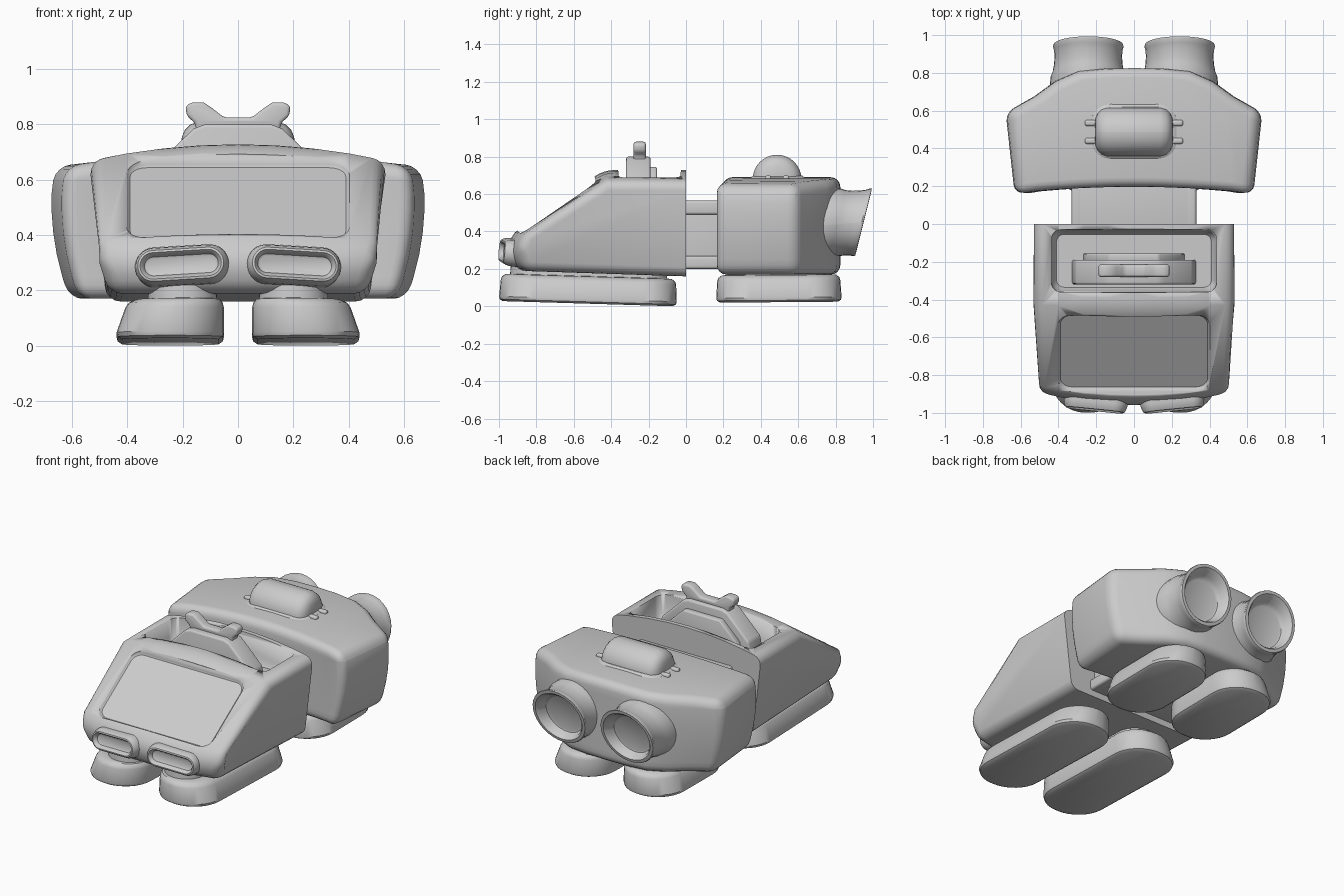
import bpy, bmesh
from math import pi, cos, sin, radians
from mathutils import Matrix, Vector

if "Cube" in bpy.data.objects:
    bpy.data.objects.remove(bpy.data.objects["Cube"])


def loft(name, rings, bevel=0, keep_sharp=lambda e: False, segs=4, slices=(), squeeze=None):
    """Skin closed rings, cap the ends, round hard edges, optionally slice by z and squeeze x."""
    bm = bmesh.new()
    vs = [[bm.verts.new(p) for p in r] for r in rings]
    n = len(vs[0])
    for a, b in zip(vs, vs[1:]):
        for i in range(n):
            bm.faces.new((a[i], a[(i + 1) % n], b[(i + 1) % n], b[i]))
    bm.faces.new(vs[0])
    bm.faces.new(vs[-1])
    bmesh.ops.remove_doubles(bm, verts=bm.verts, dist=1e-5)
    bmesh.ops.recalc_face_normals(bm, faces=bm.faces)
    if bevel:
        edges = [e for e in bm.edges if e.calc_face_angle(0) > .6 and not keep_sharp(e)]
        bmesh.ops.bevel(bm, geom=edges, offset=bevel, segments=segs, profile=.5,
                        affect='EDGES', clamp_overlap=True)
    for z in slices:
        bmesh.ops.bisect_plane(bm, geom=bm.verts[:] + bm.edges[:] + bm.faces[:],
                               plane_co=(0, 0, z), plane_no=(0, 0, 1))
    if squeeze:
        for v in bm.verts:
            v.co.x *= squeeze(v.co.z)
    me = bpy.data.meshes.new(name)
    bm.to_mesh(me)
    bm.free()
    ob = bpy.data.objects.new(name, me)
    bpy.context.collection.objects.link(ob)
    bpy.ops.object.select_all(action='DESELECT')
    ob.select_set(True)
    bpy.context.view_layer.objects.active = ob
    bpy.ops.object.shade_smooth_by_angle(angle=radians(35))
    return ob


def rounded(hw, hh, r, n=9):
    """Outline of a rounded rectangle (a circle when hw == hh == r)."""
    r = min(r, hw * .999, hh * .999)
    pts = []
    for q, (sx, sy) in enumerate([(1, 1), (-1, 1), (-1, -1), (1, -1)]):
        for k in range(n):
            a = (q + k / (n - 1)) * pi / 2
            pts.append((sx * (hw - r) + r * cos(a), sy * (hh - r) + r * sin(a)))
    return pts


def stack(name, layers, m=Matrix()):
    """Loft rounded outlines; each layer is (half width, half height, radius, z, x shift)."""
    return loft(name, [[m @ Vector((x + dx, y, z)) for x, y in rounded(hw, hh, r)]
                       for hw, hh, r, z, dx in layers])


def place(x, y, z, rx=0, ry=0, rz=0):
    return (Matrix.Translation((x, y, z)) @ Matrix.Rotation(rz, 4, 'Z')
            @ Matrix.Rotation(ry, 4, 'Y') @ Matrix.Rotation(rx, 4, 'X'))


def box(name, x0, x1, y0, y1, z0, z1, bevel):
    return loft(name, [[(x, y0, z0), (x, y1, z0), (x, y1, z1), (x, y0, z1)]
                       for x in (x0, x1)], bevel)


def extrude_y(name, pts, y0, y1, bevel):
    return loft(name, [[(x, y, z) for x, z in pts] for y in (y0, y1)], bevel, segs=3)


def cut(target, cutter):
    mod = target.modifiers.new("recess", 'BOOLEAN')
    mod.operation, mod.object, mod.solver = 'DIFFERENCE', cutter, 'EXACT'
    cutter.hide_render = True
    cutter.hide_set(True)


# Front cab: side profile swept across, arched on top and bowed at the nose
profile = [(0, .16), (0, .728), (-.44, .728), (-.915, .395), (-.97, .31), (-.93, .19)]


def cab_point(t, y, z):
    w = .475 + .06 * min(1, max(0, (z - .18) / .22)) - .03 * max(0, -y - .6)
    return (t * w, y + .07 * t * t * y * y, z - .055 * t * t * max(0, (z - .3) / .4))


cab = loft("front_cab", [[cab_point(i / 4, y, z) for y, z in profile] for i in range(-4, 5)],
           .05, lambda e: all(v.co.y > -.01 for v in e.verts))

# Windscreen and open-top recesses
slope = place(0, -.695, .546, rx=radians(34.5))
cut(cab, stack("windscreen_cutter", [(.39, .23, .06, -.04, 0), (.40, .24, .07, -.032, 0),
                                     (.41, .25, .08, -.005, 0), (.435, .275, .09, .12, 0)],
               slope))
cut(cab, stack("cockpit_cutter", [(.41, .14, .04, .55, 0), (.432, .158, .05, .58, 0),
                                  (.438, .165, .05, .70, 0), (.45, .175, .055, .80, 0)],
               place(0, -.195, 0)))

# Console with forked handle
extrude_y("console", [(-.33, .54), (.33, .54), (.31, .64), (.16, .785), (.12, .80),
                      (-.12, .80), (-.16, .785), (-.31, .64)], -.32, -.19, .012)
extrude_y("console_back_plate", [(-.27, .54), (.27, .54), (.25, .63), (.13, .745),
                                 (-.13, .745), (-.25, .63)], -.20, -.155, .01)
horn = [(.15, .77), (.155, .805), (.185, .83), (.19, .865), (.17, .88), (.125, .88),
        (.095, .86), (.05, .825)]
extrude_y("forked_handle", horn + [(-x, z) for x, z in reversed(horn)], -.28, -.215, .015)

# Rear body: box section swept across, shoulders tapering to the back, barrelled sides
stations = [(0, .825), (.15, .823), (.3, .808), (.42, .755), (.53, .675), (.68, .59)]
stations = [(-x, y) for x, y in stations[:0:-1]] + stations
rings = []
for x, y1 in stations:
    y0 = .197 - .038 * (x / .67) ** 2
    z1 = .69 - .04 * (x / .67) ** 2
    xf = x * .93 if abs(x) > .6 else x
    rings.append([(xf, y0, .17), (x, y1, .17), (x, y1, z1), (xf, y0, z1)])
loft("rear_body", rings, .05, slices=(.25, .33, .41, .49, .55, .6),
     squeeze=lambda z: 1 - (.8 * (.52 - z) ** 2 if z < .52 else 1.6 * (z - .52) ** 2))

# Coupling between the two bodies
box("coupling", -.30, .30, -.04, .26, .20, .555, .02)
for s in (-1, 1):
    for z0, z1 in ((.49, .565), (.2, .27)):
        box("coupling_rail", s * .30 - .03, s * .30 + .03, -.04, .26, z0, z1, .015)
box("coupling_top", -.32, .32, -.04, .26, .5, .565, .01)

# Roof drum with domed ends on a low pad
drum = [(.03, -.207), (.075, -.203), (.1, -.192), (.12, -.172), (.13, -.14)]
stack("roof_drum", [(r, r, r, z, 0) for r, z in drum + [(r, -z) for r, z in drum[::-1]]],
      place(0, .487, .68, ry=pi / 2))
stack("roof_drum_pad", [(.235, .155, .1, .655, 0), (.225, .148, .1, .685, 0),
                        (.195, .13, .08, .70, 0)], place(0, .49, 0))

for s, side in ((-1, "left"), (1, "right")):
    for y in (.44, .535):
        box("roof_prong_" + side, s * .23 - .03, s * .23 + .03, y - .016, y + .016,
            .66, .70, .012)

    # Headlight rings
    lamp = place(s * .2, -.917, .288, rz=s * .10) @ Matrix.Rotation(s * .06, 4, 'Y') \
        @ Matrix.Rotation(pi / 2 - .1, 4, 'X')
    stack("headlight_" + side, [(hw, hw - .1, .07, z, 0) for hw, z in (
        (.172, -.04), (.17, .03), (.165, .052), (.156, .068), (.148, .07),
        (.141, .062), (.134, .045), (.124, .04))], lamp)

    # Exhausts: level tubes with a slanted flared mouth
    t = radians(14)
    tube = Matrix(((1, 0, 0, s * .242), (0, -sin(t), 1, .948),
                   (0, -cos(t), .08, .45), (0, 0, 0, 1)))
    stack("exhaust_" + side, [(r, r, r, z, 0) for r, z in (
        (.205, -.24), (.20, -.17), (.188, -.14), (.181, -.10), (.179, -.06), (.181, -.03),
        (.187, -.008), (.184, .001), (.165, .002), (.152, -.012), (.14, -.045),
        (.132, -.06), (.12, -.065))], tube)

    # Feet: splayed pads with narrower ankles
    for name, cy, hl, z, tilt in (("front_foot_", -.525, .475, .014, -.03),
                                  ("rear_foot_", .497, .335, .022, .008)):
        stack(name + side, [(w, hl - i, .18, h, s * dx) for w, i, h, dx in (
            (.175, .02, 0, .0), (.19, .004, .01, .0), (.194, 0, .025, .0),
            (.178, .006, .115, -.016), (.17, .012, .132, -.02), (.15, .03, .145, -.03),
            (.125, .055, .147, -.045), (.122, .058, .21, -.045))],
            place(s * .245, cy, z, rx=tilt))
